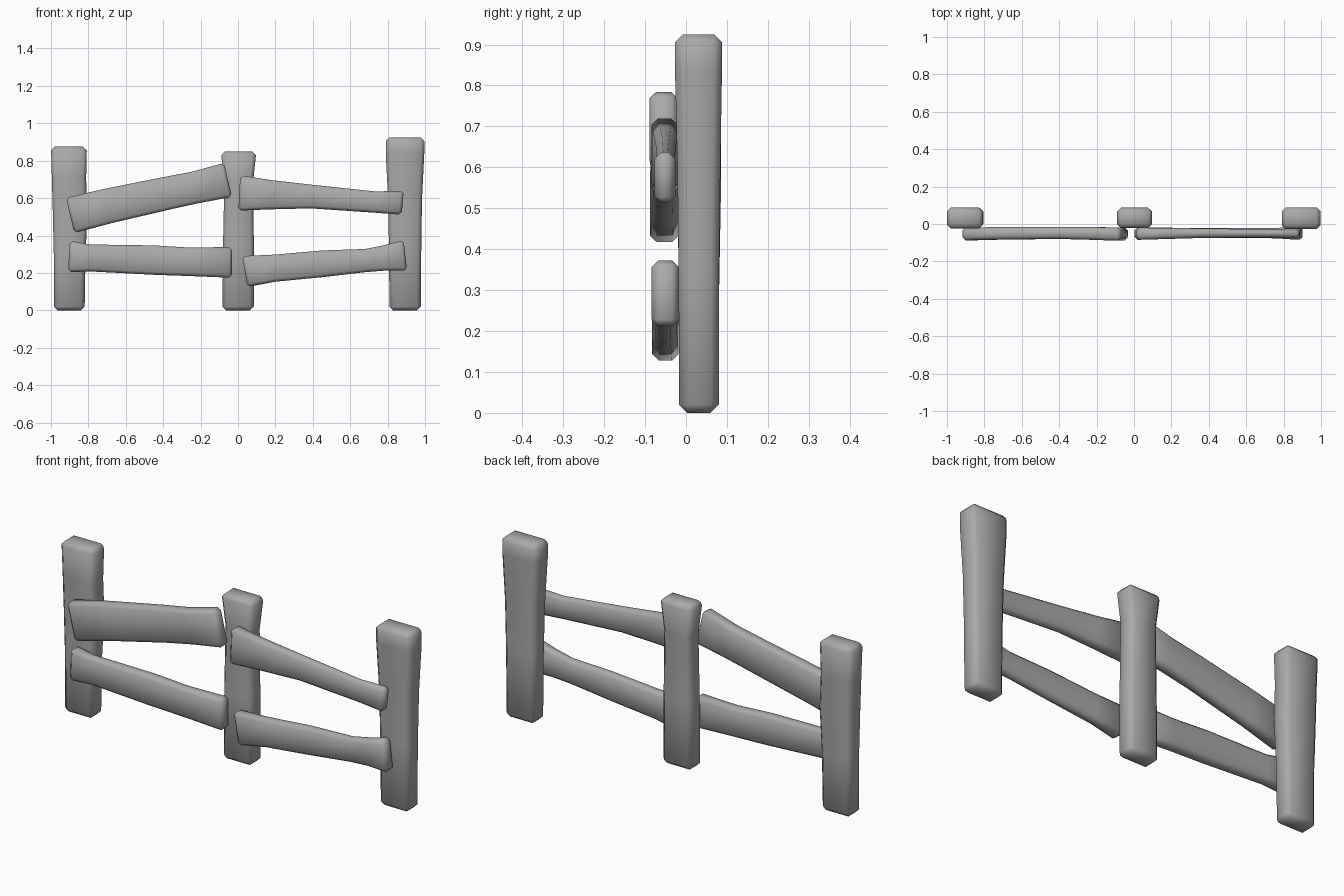
import bpy, bmesh, math

grey = bpy.data.materials.new("weathered_grey")
grey.diffuse_color = (0.4, 0.4, 0.4, 1)


def loft(name, rings, bevel):
    """Skin a list of 4-point rings, cap both ends, soften the edges."""
    bm = bmesh.new()
    loops = [[bm.verts.new(p) for p in r] for r in rings]
    for a, b in zip(loops, loops[1:]):
        for i in range(4):
            j = (i + 1) % 4
            bm.faces.new((a[i], a[j], b[j], b[i]))
    bm.faces.new(loops[0][::-1])
    bm.faces.new(loops[-1])
    bmesh.ops.recalc_face_normals(bm, faces=bm.faces)
    # bevel only the real corners, not the gentle bends
    sharp = [e for e in bm.edges if e.calc_face_angle(0) > math.radians(45)]
    bmesh.ops.bevel(bm, geom=sharp, offset=bevel, offset_type='OFFSET',
                    segments=1, profile=0.5, affect='EDGES', clamp_overlap=True)
    for f in bm.faces:
        f.smooth = True
    me = bpy.data.meshes.new(name)
    bm.to_mesh(me)
    bm.free()
    me.materials.append(grey)
    ob = bpy.data.objects.new(name, me)
    bpy.context.collection.objects.link(ob)


def post(name, stations):
    # station: z, x left, x right, y front, y back
    loft(name, [[(a, f, z), (b, f, z), (b, k, z), (a, k, z)]
                for z, a, b, f, k in stations], 0.02)


def rail(name, stations):
    # station: top x, top z, bottom x, bottom z, y front, y back
    loft(name, [[(xt, f, zt), (xt, k, zt), (xb, k, zb), (xb, f, zb)]
                for xt, zt, xb, zb, f, k in stations], 0.016)


# Upright posts
post("left_post", [(0, -.985, -.82, -.017, .08), (.30, -.985, -.815, -.018, .081),
                   (.52, -.99, -.805, -.02, .085), (.70, -.995, -.812, -.022, .085),
                   (.875, -1.0, -.808, -.025, .088)])
post("middle_post", [(0, -.083, .085, -.017, .08), (.35, -.08, .085, -.017, .08),
                     (.68, -.073, .08, -.017, .082), (.848, -.092, .098, -.022, .088)])
post("right_post", [(0, .81, .977, -.017, .08), (.35, .807, .98, -.018, .081),
                    (.6, .802, .984, -.021, .084), (.84, .79, .996, -.027, .088),
                    (.925, .79, .996, -.027, .088)])

# Cross rails
rail("upper_left_rail", [(-.92, .602, -.875, .413, -.088, -.018),
                         (-.72, .648, -.68, .465, -.083, -.017),
                         (-.40, .712, -.36, .54, -.08, -.015),
                         (-.25, .74, -.21, .573, -.084, -.016),
                         (-.075, .788, -.032, .606, -.09, -.02)])
rail("lower_left_rail", [(-.90, .372, -.908, .204, -.083, -.018),
                         (-.79, .352, -.79, .208, -.076, -.02),
                         (-.45, .347, -.45, .19, -.078, -.018),
                         (-.25, .335, -.25, .183, -.078, -.018),
                         (-.033, .339, -.033, .174, -.083, -.018)])
rail("upper_right_rail", [(.012, .722, .002, .533, -.085, -.02),
                          (.18, .696, .18, .54, -.08, -.021),
                          (.39, .672, .39, .545, -.074, -.024),
                          (.73, .636, .73, .522, -.072, -.028),
                          (.886, .638, .875, .511, -.077, -.026)])
rail("lower_right_rail", [(.022, .29, .05, .125, -.083, -.018),
                          (.20, .298, .20, .153, -.078, -.02),
                          (.45, .32, .45, .177, -.074, -.022),
                          (.68, .328, .68, .204, -.074, -.022),
                          (.78, .348, .78, .212, -.078, -.02),
                          (.885, .376, .904, .212, -.085, -.017)])
